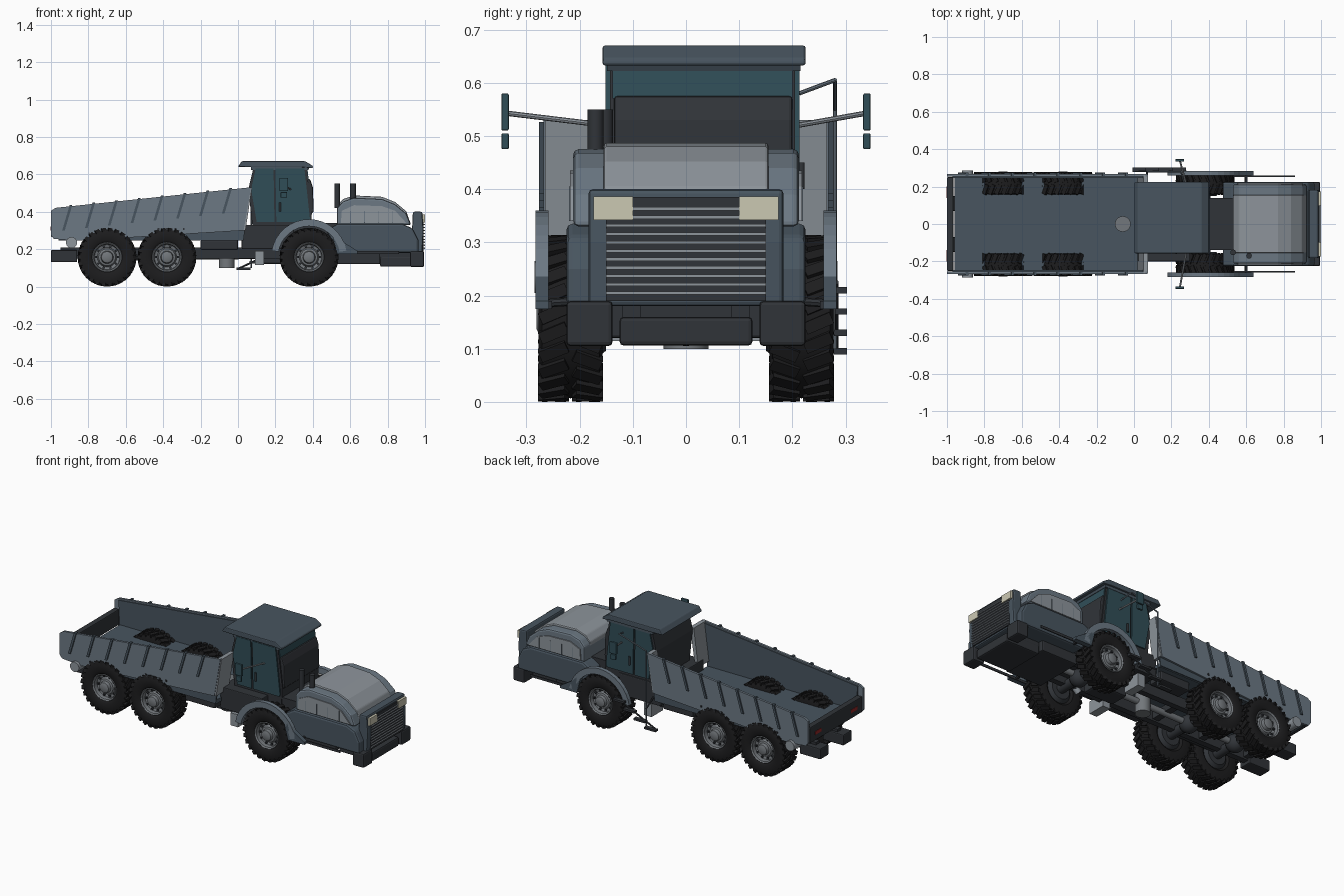
import bpy, bmesh
from math import sin, cos, pi, radians
from mathutils import Vector, Matrix

if "Cube" in bpy.data.objects:
    bpy.data.objects.remove(bpy.data.objects["Cube"])

def mat(name, r, g, b):
    m = bpy.data.materials.new(name)
    m.diffuse_color = (r, g, b, 1)
    m.use_nodes = True
    m.node_tree.nodes["Principled BSDF"].inputs["Base Color"].default_value = m.diffuse_color
    return m

SLATE = mat("slate", .065, .09, .115)
BLUE = mat("blue_grey", .15, .19, .23)
LIGHT = mat("light_grey", .27, .3, .33)
STEEL = mat("steel", .17, .185, .2)
DARK = mat("dark_grey", .03, .034, .04)
TYRE = mat("rubber", .012, .012, .013)
GLASS = mat("glass", .03, .075, .095)
CREAM = mat("lamp", .6, .58, .45)
RED = mat("tail_light", .3, .02, .02)

def finish(name, bm, m, bevel=0, smooth=False):
    bmesh.ops.recalc_face_normals(bm, faces=bm.faces)
    me = bpy.data.meshes.new(name)
    bm.to_mesh(me)
    bm.free()
    me.materials.append(m)
    o = bpy.data.objects.new(name, me)
    bpy.context.collection.objects.link(o)
    if bevel:
        b = o.modifiers.new("bevel", 'BEVEL')
        b.width, b.segments, b.limit_method = bevel, 2, 'ANGLE'
    if smooth:
        bpy.ops.object.select_all(action='DESELECT')
        o.select_set(True)
        bpy.context.view_layer.objects.active = o
        bpy.ops.object.shade_smooth_by_angle(angle=radians(35))
    return o

def prism(name, pts, y0, y1, m, bevel=0):
    """Extrude an x-z profile from y0 to y1."""
    bm = bmesh.new()
    f = bm.faces.new([bm.verts.new((x, y0, z)) for x, z in pts])
    r = bmesh.ops.extrude_face_region(bm, geom=[f])
    bmesh.ops.translate(bm, vec=(0, y1 - y0, 0), verts=[v for v in r['geom'] if isinstance(v, bmesh.types.BMVert)])
    return finish(name, bm, m, bevel)

def box(name, x0, x1, y0, y1, z0, z1, m, bevel=0):
    return prism(name, [(x0, z0), (x1, z0), (x1, z1), (x0, z1)], y0, y1, m, bevel)

def rod(name, p, q, r, m, n=16):
    p, q = Vector(p), Vector(q)
    d = q - p
    bm = bmesh.new()
    M = Matrix.Translation((p + q) / 2) @ d.to_track_quat('Z', 'Y').to_matrix().to_4x4()
    bmesh.ops.create_cone(bm, cap_ends=True, segments=n, radius1=r, radius2=r, depth=d.length, matrix=M)
    return finish(name, bm, m, smooth=True)

def lathe(name, prof, m, n=40):
    """Spin a (radius, y) profile round the y axis."""
    bm = bmesh.new()
    vs = [bm.verts.new((r, y, 0)) for r, y in prof]
    es = [bm.edges.new(e) for e in zip(vs, vs[1:])]
    bmesh.ops.spin(bm, geom=vs + es, cent=(0, 0, 0), axis=(0, 1, 0), angle=2 * pi, steps=n)
    bmesh.ops.remove_doubles(bm, verts=bm.verts, dist=1e-5)
    return finish(name, bm, m, smooth=True)

def ball(name, c, r, m):
    bm = bmesh.new()
    bmesh.ops.create_uvsphere(bm, u_segments=20, v_segments=12, radius=r, matrix=Matrix.Translation(c))
    return finish(name, bm, m, smooth=True)

def blocks(name, mats, m):
    """Many unit cubes, one per matrix, as one mesh."""
    bm = bmesh.new()
    for M in mats:
        bmesh.ops.create_cube(bm, size=1, matrix=M)
    return finish(name, bm, m)

# Wheel: tyre, slanted lugs, rim and bolts, built once at y = 0.155..0.278
WZ = .157
tyre = lathe("tyre", [(.074, .17), (.09, .158), (.13, .157), (.147, .163), (.15, .217), (.147, .271),
                      (.13, .277), (.09, .276), (.078, .268), (.074, .258)], TYRE)
lugs = []
for i in range(26):
    for side in (-1, 1):
        a = 2 * pi * (i + .25 * side) / 26
        lugs.append(Matrix.Rotation(a, 4, 'Y') @ Matrix.Translation((.147, .217 + .032 * side, 0)) @
                    Matrix.Rotation(side * .4, 4, 'X') @ Matrix.Diagonal((.018, .054, .023, 1)))
tread = blocks("tyre_tread", lugs, TYRE)
rim = lathe("wheel_rim", [(.076, .264), (.08, .27), (.077, .273), (.07, .268), (.067, .245),
                          (.052, .24), (.045, .255), (.034, .258), (.03, .276), (.02, .281), (0, .281)], STEEL)
drum = lathe("brake_drum", [(0, .15), (.06, .15), (.077, .168), (.077, .22)], DARK)
bolts = blocks("wheel_bolts", [Matrix.Rotation(2 * pi * i / 10, 4, 'Y') @ Matrix.Translation((.059, .246, 0)) @
                               Matrix.Diagonal((.011, .012, .011, 1)) for i in range(10)], DARK)
for x in (-.70, -.38, .38):
    for rot in (0, pi):
        for src in (tyre, tread, rim, drum, bolts):
            o = src if (x, rot) == (-.70, 0) else src.copy()
            if o is not src:
                bpy.context.collection.objects.link(o)
            o.location, o.rotation_euler = (x, 0, WZ), (0, 0, rot)
    rod("axle", (x, -.18, WZ), (x, .18, WZ), .028, DARK)
    ball("differential", (x, 0, WZ), .052, DARK)

# Chassis
for s in (-1, 1):
    box("frame_rail", -.95, .92, s * .085, s * .12, .15, .21, DARK)
    box("rear_bumper_block", -1, -.86, s * .07, s * .15, .13, .195, DARK, .006)
    box("tank", -.2, 0, s * .13, s * .22, .195, .25, DARK, .008)
    box("support_block", .09, .14, s * .09, s * .2, .115, .19, LIGHT)
    rod("suspension_ram", (.3, s * .1, .14), (.42, s * .1, .25), .018, LIGHT)
    box("walking_beam", -.7, -.38, s * .125, s * .15, .16, .2, DARK)
for x in (-.85, -.54, -.22, .2):
    box("cross_member", x - .02, x + .02, -.1, .1, .16, .2, DARK)
rod("driveshaft", (-.7, 0, WZ), (.6, 0, .17), .018, STEEL)
rod("centre_pivot", (-.06, 0, .1), (-.06, 0, .285), .042, STEEL, 24)
box("gearbox", .1, .3, -.06, .06, .12, .22, DARK, .01)
rod("rear_hinge_tube", (-.89, -.285, .235), (-.89, .285, .235), .03, LIGHT)

# Dump bed
box("bed_floor", -.96, .03, -.25, .25, .245, .268, SLATE)
box("bed_tail_beam", -1, -.965, -.25, .25, .265, .36, DARK, .005)
top = lambda x: .42 + (x + .98) * .106
for s in (-1, 1):
    prism("bed_side", [(-1, .275), (-.985, .255), (-.86, .245), (-.02, .297), (.03, .3), (.07, .531),
                       (-.975, .421), (-1, .405)], s * .254, s * .268, BLUE)
    prism("bed_side_lining", [(-.96, .25), (.03, .25), (.062, .522), (-.97, .413)], s * .247, s * .256, SLATE)
    box("tail_light", -1.002, -.99, s * .14, s * .2, .3, .32, RED)
    for i in range(8):
        x = -.9 + i * .122
        z = top(x) + .007
        prism("bed_rib", [(x, z), (x + .014, z), (x - .026, z - .135), (x - .04, z - .135)], s * .256, s * .276, SLATE)
    for xc in (-.75, -.38):
        blocks("bed_bolts", [Matrix.Translation((xc + i * .045, s * .269, .285 + .06 * (xc + .75))) @
                             Matrix.Diagonal((.01, .008, .01, 1)) for i in range(-1, 3)], DARK)
for y0, y1 in ((-.265, -.145), (.2, .265)):
    prism("bed_front_panel", [(.02, .3), (.04, .3), (.075, .53), (.05, .53)], y0, y1, LIGHT)

# Cab, set off centre
box("cab_base", .02, .3, -.2, .21, .2, .33, DARK, .005)
box("firewall", .25, .56, -.14, .14, .19, .34, DARK)
prism("cab_body", [(.08, .3), (.055, .52), (.085, .645), (.365, .645), (.395, .4), (.39, .3)], -.143, .205, DARK)
for y0, y1 in ((-.151, -.14), (.2, .213)):
    prism("cab_rear_window", [(.1, .345), (.07, .52), (.095, .632), (.19, .632), (.195, .345)], y0, y1, GLASS)
    prism("cab_door_window", [(.205, .345), (.2, .632), (.355, .632), (.385, .36), (.38, .345)], y0, y1, GLASS)
    yh = y0 - .004 if y0 < 0 else y1 + .004
    rod("door_handle", (.225, yh, .4), (.225, yh, .45), .006, DARK)
prism("windscreen", [(.37, .57), (.378, .57), (.37, .64), (.36, .64)], -.138, .2, GLASS)
prism("dash_cowl", [(.375, .37), (.405, .4), (.4, .53), (.385, .575), (.37, .575)], -.135, .2, DARK, .006)
prism("cab_roof", [(0, .64), (.02, .67), (.36, .67), (.4, .645), (.4, .632), (.34, .638), (.08, .638)], -.157, .225, SLATE, .005)
prism("roof_trim", [(.07, .622), (.375, .622), (.385, .642), (.07, .642)], -.148, .215, SLATE)

# Mirrors
for y0, y1 in ((-.15, -.34), (.21, .34)):
    rod("mirror_arm", (.28, y0, .52), (.245, y1, .543), .005, LIGHT, 8)
    box("mirror", .222, .268, y1 - .007, y1 + .007, .51, .58, GLASS, .003)
    box("small_mirror", .228, .262, y1 - .007, y1 + .007, .475, .505, GLASS, .003)

# Hood and engine housing
prism("engine_housing", [(.47, .3), (.53, .335), (.88, .335), (.935, .31), (.965, .25), (.965, .18), (.54, .18)],
      -.225, .225, SLATE, .012)
hood = [(.53, .33), (.53, .42), (.56, .455), (.62, .475), (.77, .468), (.84, .44), (.9, .39), (.925, .33)]
prism("hood_shell", hood, -.212, .212, BLUE, .01)
prism("hood_top", [(x, z + .012 * (z > .34)) for x, z in hood], -.155, .155, LIGHT, .006)
arc = lambda r: [(.38 + r * cos(radians(a)), WZ + r * sin(radians(a))) for a in range(10, 171, 10)]
for s in (-1, 1):
    prism("hood_side_panel", [(.55, .34), (.555, .405), (.62, .435), (.77, .43), (.84, .405), (.9, .34)], s * .2, s * .218, LIGHT)
    for i in range(4):
        box("panel_seam", .6 + i * .075, .603 + i * .075, s * .2, s * .22, .34, .405, BLUE)
    box("corner_bumper", .92, .995, s * .138, s * .225, .105, .19, DARK, .008)
    box("headlight", .96, 1.0, s * .1, s * .174, .342, .386, CREAM)
    # Wheel arch and side rail
    prism("wheel_arch", arc(.203) + arc(.166)[::-1], s * .258, s * .283, BLUE)
    prism("arch_brace", [(.5, .3), (.56, .24), (.64, .19), (.64, .175), (.53, .175), (.51, .25)], s * .258, s * .283, SLATE)
    box("side_rail", .5, .86, s * .252, s * .258, .175, .19, DARK)
    rod("rail_bracket", (.6, s * .2, .19), (.6, s * .27, .185), .008, DARK, 8)
box("belly_guard", .52, .76, -.15, .15, .12, .19, DARK, .006)
box("front_bumper", .76, .985, -.125, .125, .106, .16, DARK, .008)
for x, y in ((.53, -.152), (.615, -.17)):
    rod("exhaust_stack", (x, y, .42), (x, y, .55), .015, DARK)

# Grille
prism("grille_frame", [(.925, .18), (.985, .18), (.992, .3), (.985, .4), (.935, .4)], -.183, .183, SLATE, .008)
box("grille_recess", .96, .993, -.15, .15, .19, .385, DARK)
for i in range(11):
    z = .205 + i * .0158
    w = .15 if z < .335 else .1
    box("grille_bar", .98, .999, -w, w, z - .003, z + .003, LIGHT)

# Access steps and handrail on the left side
rail = [(.27, .213, .58), (.25, .28, .605), (.07, .28, .55), (.07, .28, .1)]
for p, q in zip(rail, rail[1:]):
    rod("handrail", p, q, .004, BLUE, 8)
for i, z in enumerate((.095, .13, .17, .21)):
    x = .03 + .07 * i
    box("step", x - .038, x + .038, .278, .303, z - .006, z + .006, DARK)
rod("step_stringer", (.0, .282, .095), (.28, .282, .225), .005, DARK, 8)
rod("step_hanger", (.07, .2, .25), (.07, .282, .2), .005, DARK, 8)
